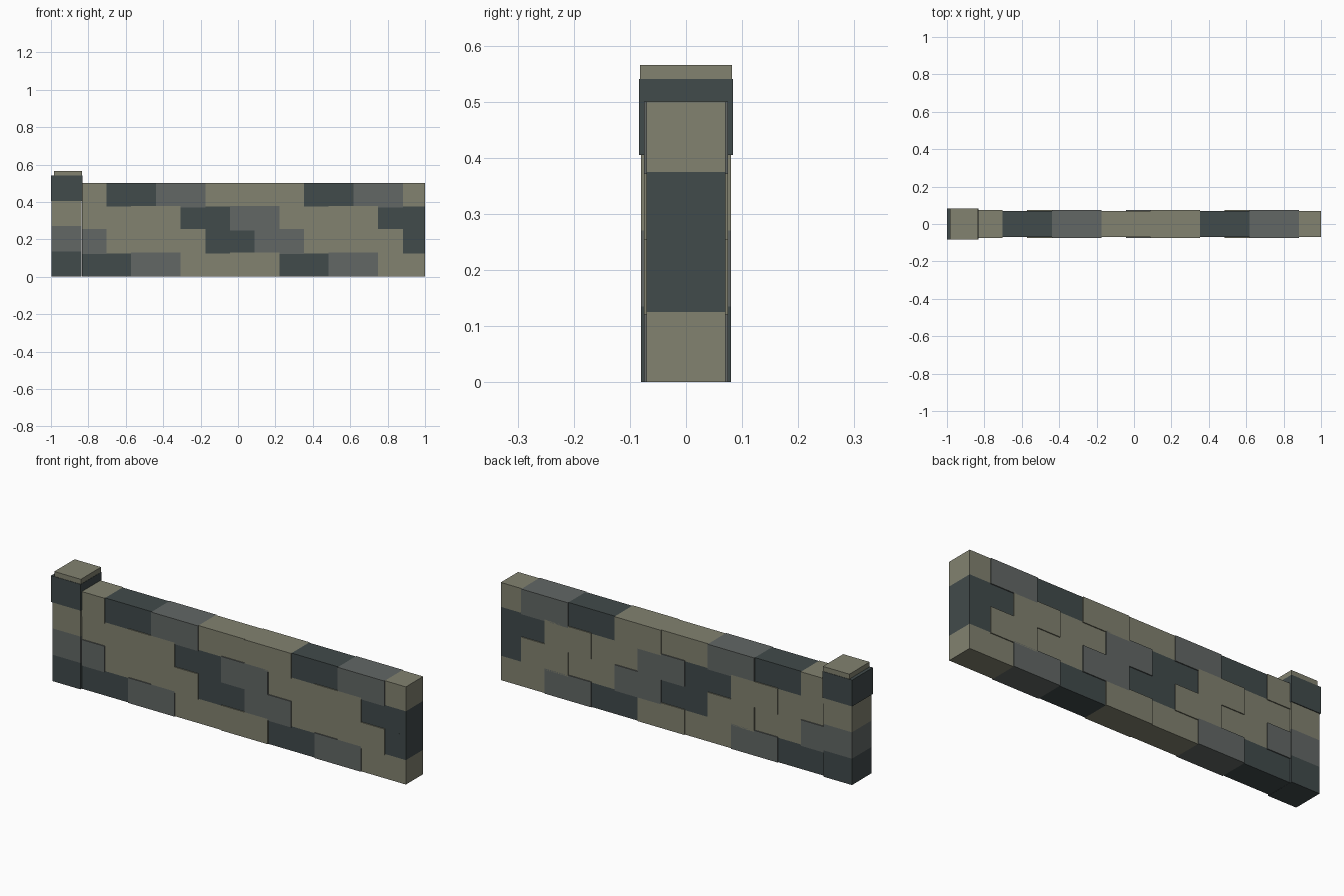
import bpy, bmesh

if "Cube" in bpy.data.objects:
    bpy.data.objects.remove(bpy.data.objects["Cube"])

def mat(name, c):
    m = bpy.data.materials.new(name)
    m.diffuse_color = (*c, 1)
    m.use_nodes = True
    m.node_tree.nodes["Principled BSDF"].inputs["Base Color"].default_value = m.diffuse_color
    return m

dark = mat("dark slate", (0.053, 0.069, 0.070))
mid = mat("mid grey", (0.122, 0.136, 0.130))
light = mat("light sandstone", (0.223, 0.223, 0.162))

def block(name, x0, x1, hy, z0, z1, m):
    bm = bmesh.new()
    bmesh.ops.create_cube(bm, size=1)
    for v in bm.verts:
        v.co.x = x1 if v.co.x > 0 else x0
        v.co.y = hy if v.co.y > 0 else -hy
        v.co.z = z1 if v.co.z > 0 else z0
    me = bpy.data.meshes.new(name)
    bm.to_mesh(me)
    bm.free()
    me.materials.append(m)
    ob = bpy.data.objects.new(name, me)
    bpy.context.collection.objects.link(ob)

# wall: four staggered courses, repeating dark / mid / light / light
# every second stone stands slightly proud of its neighbours
cycle = [dark, mid, light, light]
left, right, pitch, row_h = -0.835, 1.0, 0.264, 0.125
for row in range(4):
    start = left - (pitch / 2 if row % 2 else 0)
    for k in range(8):
        x0 = max(start + k * pitch, left)
        x1 = min(start + (k + 1) * pitch, right)
        if x1 - x0 < 0.02:
            continue
        i = (row + k) % 4
        proud = i % 2
        grow = 0.004 if proud and x1 < right else 0
        z0 = max(row * row_h - grow, 0)
        z1 = min((row + 1) * row_h + grow, 0.5)
        block("wall_stone", x0, x1, 0.075 if proud else 0.07, z0, z1, cycle[i])

# end post: stacked square stones, wider top stone and thin cap
px = -0.916
for k, m in enumerate([dark, mid, light]):
    block("post_stone", px - 0.08, px + 0.08, 0.08, k * 0.135, (k + 1) * 0.135, m)
block("post_top_stone", -1.0, -0.832, 0.084, 0.405, 0.54, dark)
block("post_cap", -0.983, -0.833, 0.082, 0.54, 0.565, light)
